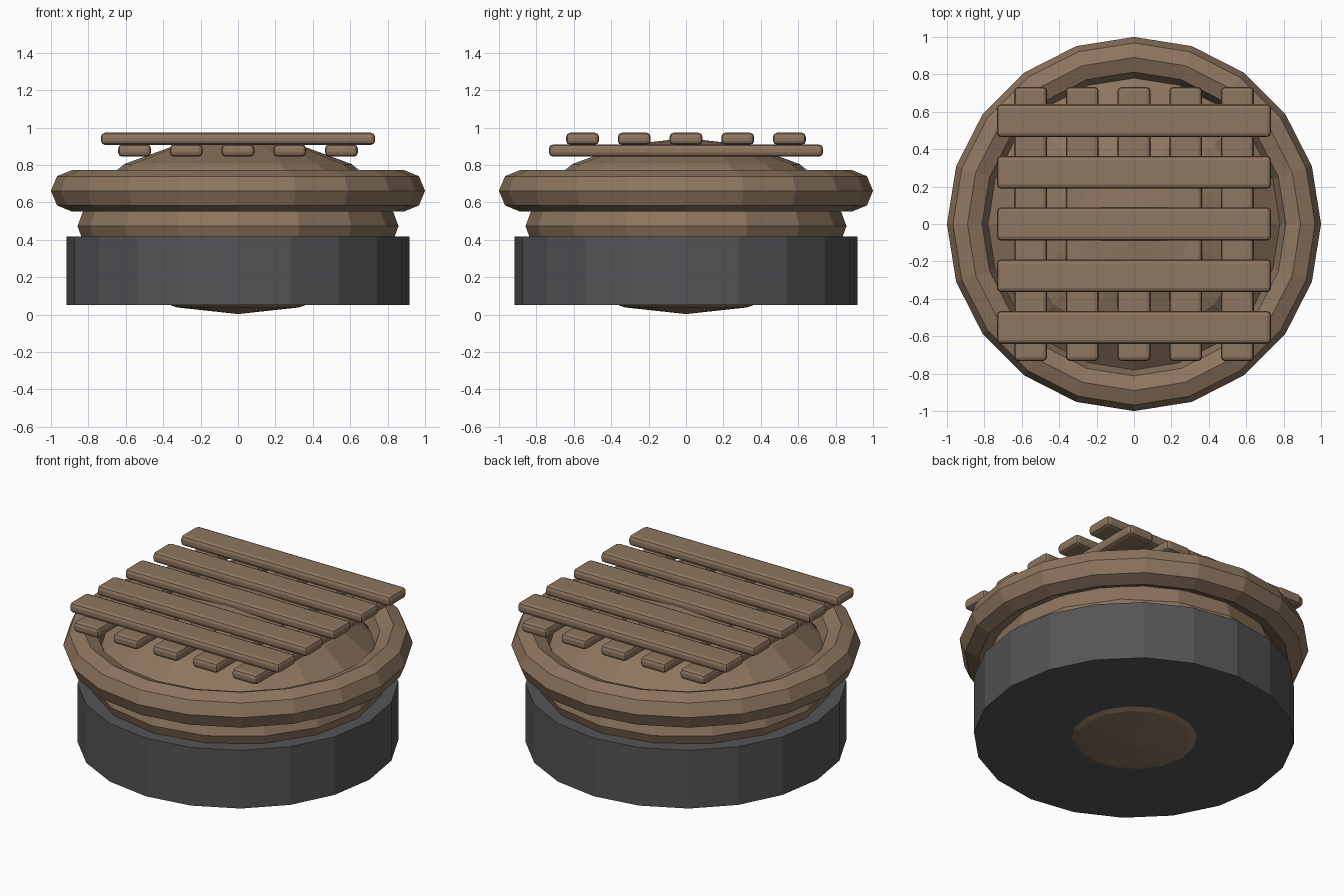
import bpy, math

if "Cube" in bpy.data.objects:
    bpy.data.objects.remove(bpy.data.objects["Cube"])


def material(name, rgb):
    m = bpy.data.materials.new(name)
    m.diffuse_color = (*rgb, 1)
    m.use_nodes = True
    m.node_tree.nodes["Principled BSDF"].inputs["Base Color"].default_value = m.diffuse_color
    return m


BROWN = material("brown", (0.27, 0.18, 0.115))
DARK = material("dark_grey", (0.09, 0.09, 0.095))


def finish(name, mat):
    ob = bpy.context.object
    ob.name = name
    ob.data.materials.append(mat)
    return ob


# Base: solid dark drum
bpy.ops.mesh.primitive_cylinder_add(vertices=20, radius=0.918, depth=0.367,
                                    location=(0, 0, 0.234))
finish("base_drum", DARK)

# Filling: flattened ball poking out above and below the drum
bpy.ops.mesh.primitive_uv_sphere_add(segments=16, ring_count=8, radius=1,
                                     location=(0, 0, 0.473))
dome = finish("filling", BROWN)
dome.scale = (0.858, 0.858, 0.47)

# Rim: octagonal-section ring
bpy.ops.mesh.primitive_torus_add(major_segments=20, minor_segments=8,
                                 major_radius=0.89, minor_radius=0.11,
                                 location=(0, 0, 0.662))
finish("rim", BROWN)


# Lattice: two crossed layers of five bevelled strips
def strip(name, loc, size):
    bpy.ops.mesh.primitive_cube_add(size=1, location=loc)
    ob = finish(name, BROWN)
    ob.scale = size
    bpy.ops.object.transform_apply(location=False, rotation=False, scale=True)
    bev = ob.modifiers.new("bevel", 'BEVEL')
    bev.width = 0.022
    bev.segments = 2


for i in range(-2, 3):
    p = i * 0.2765
    strip(f"upper_strip_{i + 3}", (0, p, 0.94), (1.466, 0.176, 0.065))
    strip(f"lower_strip_{i + 3}", (p, 0, 0.877), (0.176, 1.466, 0.065))
